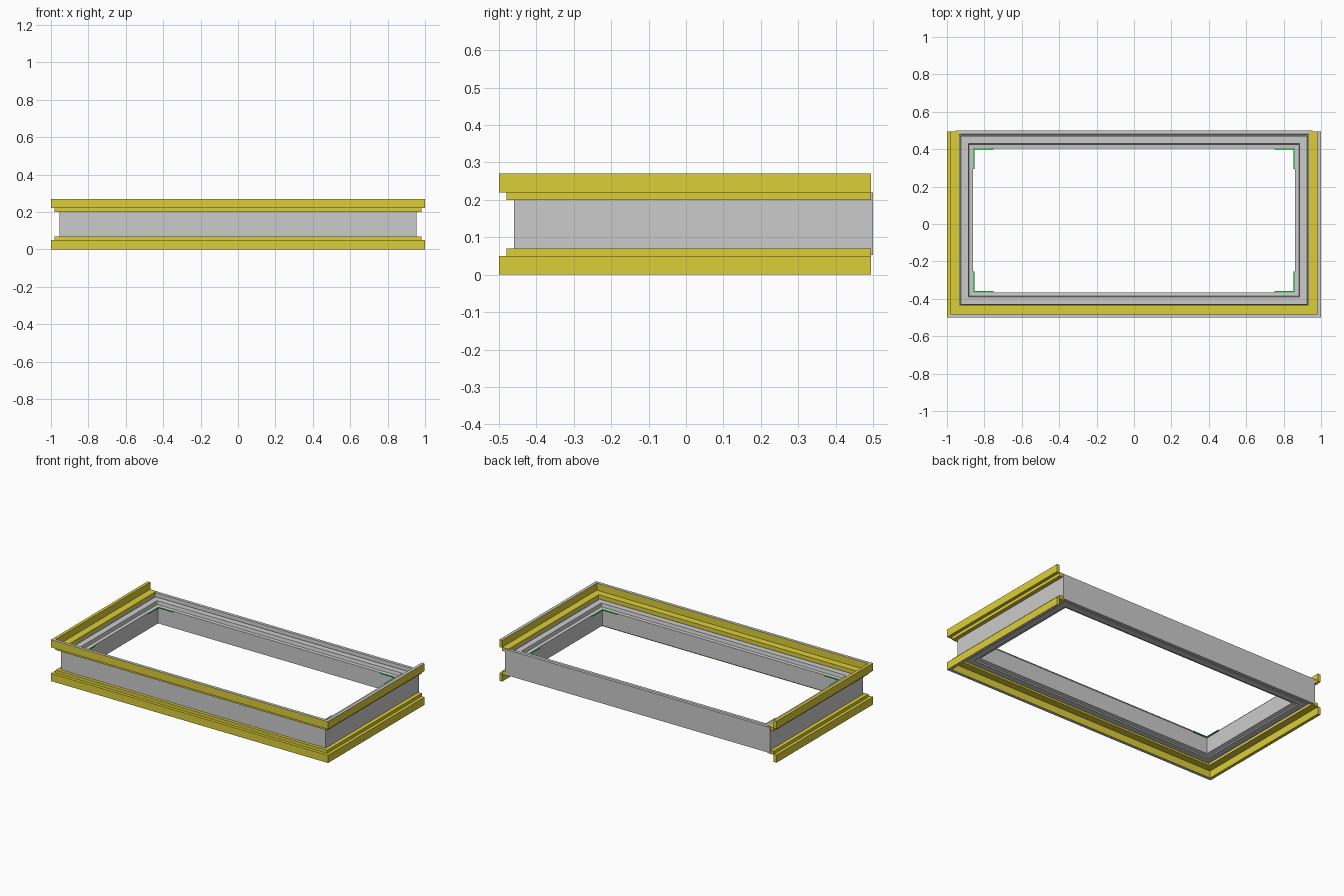
import bpy, bmesh

if "Cube" in bpy.data.objects:
    bpy.data.objects.remove(bpy.data.objects["Cube"])


def material(name, color):
    m = bpy.data.materials.new(name)
    m.diffuse_color = color
    m.use_nodes = True
    m.node_tree.nodes["Principled BSDF"].inputs["Base Color"].default_value = m.diffuse_color
    return m


yellow = material("yellow", (0.72, 0.62, 0.04, 1))
grey = material("grey", (0.6, 0.6, 0.6, 1))
green = material("green", (0.05, 0.65, 0.08, 1))


def finish(name, bm, mats):
    bmesh.ops.recalc_face_normals(bm, faces=bm.faces)
    me = bpy.data.meshes.new(name)
    bm.to_mesh(me)
    bm.free()
    for m in mats:
        me.materials.append(m)
    ob = bpy.data.objects.new(name, me)
    bpy.context.collection.objects.link(ob)
    return ob


def sweep(name, corners, profile, mats, closed=False):
    """Mitred sweep. corners: (x, y, inward x, inward y); profile: (inset, z)."""
    bm = bmesh.new()
    loops = [[bm.verts.new((x + dx * d, y + dy * d, z)) for d, z in profile]
             for x, y, dx, dy in corners]
    n, k = len(loops), len(profile)
    for i in range(n if closed else n - 1):
        a, b = loops[i], loops[(i + 1) % n]
        for j in range(k):
            bm.faces.new((a[j], a[(j + 1) % k], b[(j + 1) % k], b[j]))
    if not closed:
        bm.faces.new(loops[0])
        bm.faces.new(loops[-1])
    return finish(name, bm, mats)


# main rectangular frame with stepped ledges toward the opening
frame_corners = [(-0.955, -0.46, 1, 1), (0.955, -0.46, -1, 1),
                 (0.955, 0.5, -1, -1), (-0.955, 0.5, 1, -1)]
frame_profile = [
    (0, 0.053), (0, 0.22), (0.02, 0.22), (0.022, 0.19), (0.028, 0.19),
    (0.03, 0.2), (0.07, 0.2), (0.074, 0.178), (0.095, 0.176),
    (0.095, 0.068), (0.075, 0.062), (0.071, 0.055), (0.03, 0.055),
    (0.028, 0.063), (0.022, 0.063), (0.02, 0.053)]
sweep("main_frame", frame_corners, frame_profile, [], closed=True)

# yellow L-shaped rails on left, front and right, above and below
rail_corners = [(-1, 0.495, 1, 0), (-1, -0.5, 1, 1),
                (1, -0.5, -1, 1), (1, 0.495, -1, 0)]
upper = [(0, 0.22), (0, 0.27), (0.02, 0.27), (0.02, 0.224), (0.066, 0.224),
         (0.066, 0.2), (0.02, 0.2), (0.02, 0.22)]
lower = [(d, 0.27 - z) for d, z in upper]
for name, profile in (("upper_rail", upper), ("lower_rail", lower)):
    rail = sweep(name, rail_corners, profile, [yellow, grey])
    # grey narrow edge of the lip on the front and right
    for p in rail.data.polygons:
        c = p.center
        edge = abs(abs(c.z - 0.135) - 0.135) < 0.001
        if edge and c.x > -0.5:
            p.material_index = 1

# thin green corner strips around the opening
inner_x, y0, y1, leg, w = 0.86, -0.365, 0.405, 0.11, 0.008
for sx, side in ((-1, "left"), (1, "right")):
    for y, sy, end in ((y0, 1, "front"), (y1, -1, "back")):
        x = sx * inner_x
        corners = [(x - sx * leg, y, 0, sy), (x, y, -sx, sy),
                   (x, y + sy * leg, -sx, 0)]
        sweep(f"{end}_{side}_corner_strip", corners,
              [(0, 0.172), (0, 0.178), (w, 0.178), (w, 0.172)], [green])
